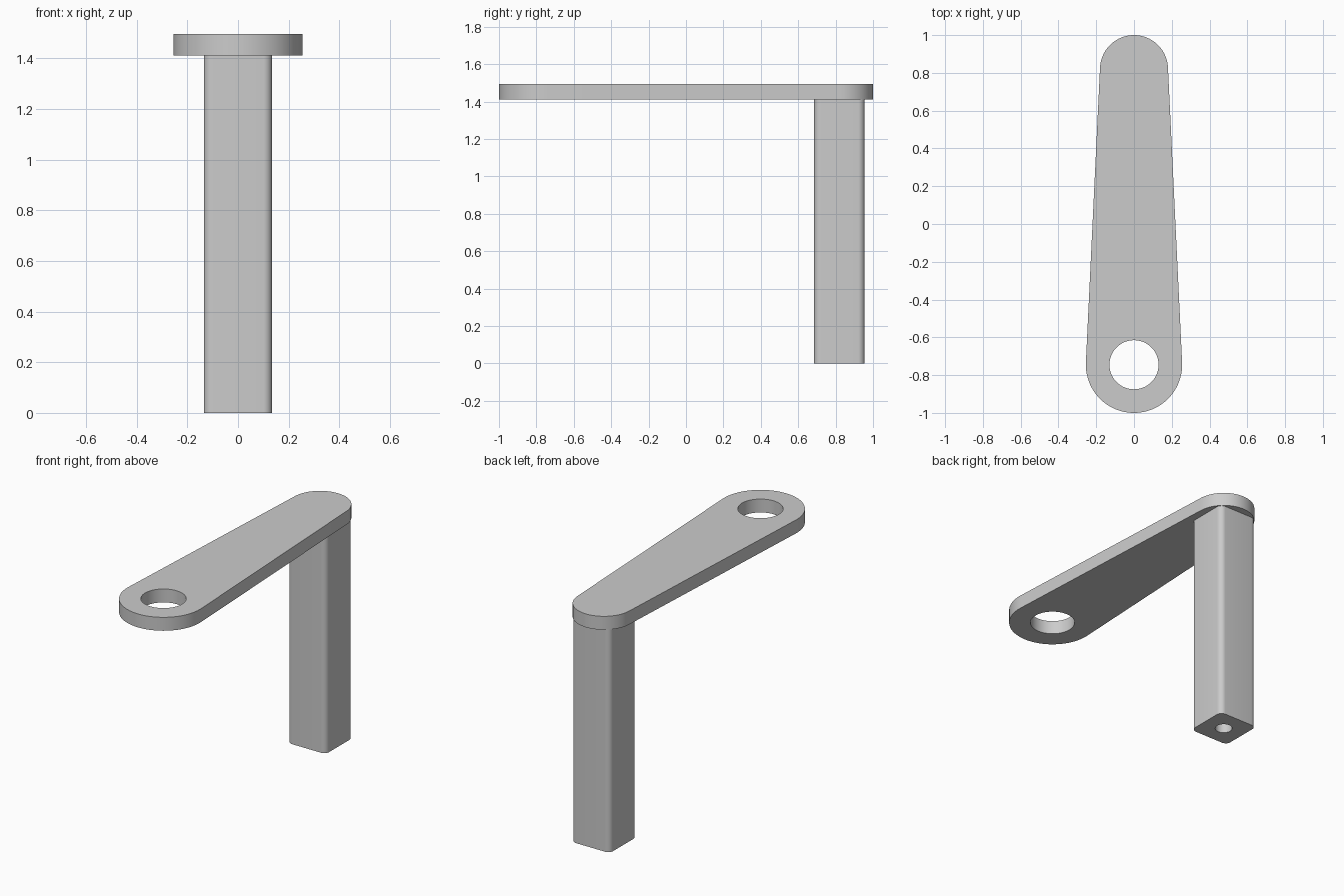
import bpy
import bmesh
from math import asin, cos, sin, pi, radians

cube = bpy.data.objects.get("Cube")
if cube:
    bpy.data.objects.remove(cube)

grey = bpy.data.materials.new("plain grey")
grey.use_nodes = True
grey.diffuse_color = (0.6, 0.6, 0.6, 1)
grey.node_tree.nodes["Principled BSDF"].inputs["Base Color"].default_value = (0.6, 0.6, 0.6, 1)


def arc(cx, cy, r, start, end, steps):
    """Points along a circular arc, both ends included."""
    angles = [start + (end - start) * i / steps for i in range(steps + 1)]
    return [(cx + r * cos(a), cy + r * sin(a)) for a in angles]


def prism(name, outline, z0, z1):
    """Extrude a flat outline from z0 up to z1."""
    bm = bmesh.new()
    face = bm.faces.new([bm.verts.new((x, y, z0)) for x, y in outline])
    top = bmesh.ops.extrude_face_region(bm, geom=[face])["geom"]
    verts = [v for v in top if isinstance(v, bmesh.types.BMVert)]
    bmesh.ops.translate(bm, verts=verts, vec=(0, 0, z1 - z0))
    bmesh.ops.recalc_face_normals(bm, faces=bm.faces)
    mesh = bpy.data.meshes.new(name)
    bm.to_mesh(mesh)
    bm.free()
    mesh.materials.append(grey)
    obj = bpy.data.objects.new(name, mesh)
    bpy.context.collection.objects.link(obj)
    return obj


def drill(obj, y, r, z0, z1):
    """Cut a round vertical hole, then shade the part with sharp rims."""
    cutter = prism("hole_cutter", arc(0, y, r, 0, 2 * pi, 64)[:-1], z0, z1)
    cutter.hide_render = True
    mod = obj.modifiers.new("hole", "BOOLEAN")
    mod.operation = "DIFFERENCE"
    mod.solver = "EXACT"
    mod.object = cutter
    bpy.ops.object.select_all(action="DESELECT")
    bpy.context.view_layer.objects.active = obj
    obj.select_set(True)
    bpy.ops.object.modifier_apply(modifier=mod.name)
    bpy.data.objects.remove(cutter)
    bpy.ops.object.shade_smooth_by_angle(angle=radians(30))


# Tapered arm: two end circles joined by their common tangents
front_y, front_r = -0.745, 0.255
post_y, back_r = 0.82, 0.18
post_bottom, arm_bottom, arm_top = 0, 1.41, 1.495
tilt = asin((front_r - back_r) / (post_y - front_y))
arm_outline = (arc(0, post_y, back_r, tilt, pi - tilt, 40)
               + arc(0, front_y, front_r, pi - tilt, 2 * pi + tilt, 48))
arm = prism("arm", arm_outline, arm_bottom, arm_top)
drill(arm, front_y, 0.13, arm_bottom - 0.1, arm_top + 0.1)

# Square post with rounded corners and a blind hole in its foot
half, corner = 0.135, 0.035
inner = half - corner
post_outline = []
for i, (sx, sy) in enumerate([(1, 1), (-1, 1), (-1, -1), (1, -1)]):
    post_outline += arc(sx * inner, post_y + sy * inner, corner,
                        i * pi / 2, (i + 1) * pi / 2, 8)
post = prism("post", post_outline, post_bottom, arm_bottom)
drill(post, post_y, 0.05, post_bottom - 0.1, 0.5)
